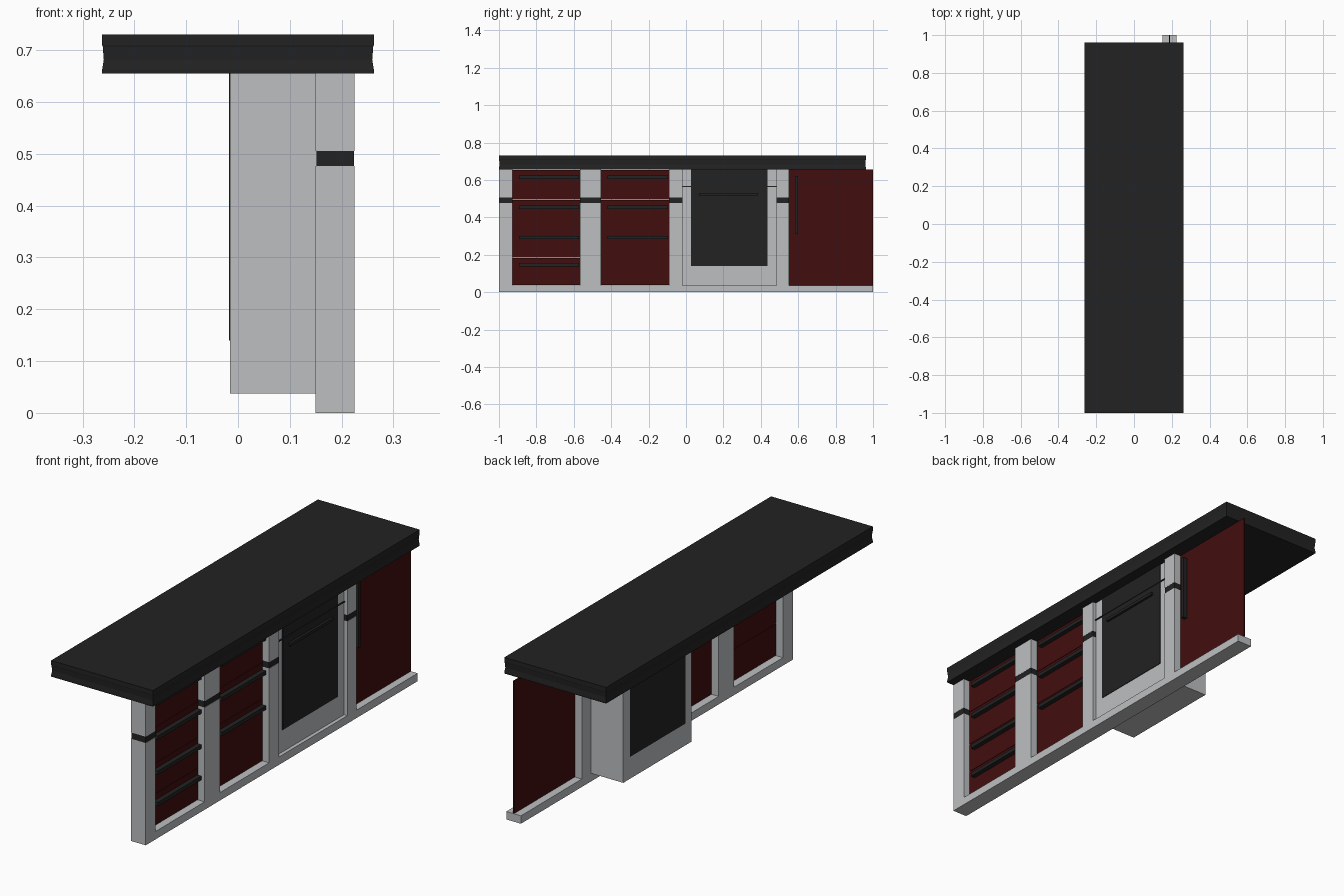
import bpy, bmesh

if "Cube" in bpy.data.objects:
    bpy.data.objects.remove(bpy.data.objects["Cube"])


def mat(name, rgb):
    m = bpy.data.materials.new(name)
    m.diffuse_color = (*rgb, 1)
    m.use_nodes = True
    m.node_tree.nodes["Principled BSDF"].inputs["Base Color"].default_value = m.diffuse_color
    return m


WHITE = mat("pale grey", (0.51, 0.52, 0.53))
BLACK = mat("charcoal", (0.016, 0.016, 0.016))
RED = mat("dark red", (0.054, 0.004, 0.004))


def finish(name, bm, material):
    bmesh.ops.recalc_face_normals(bm, faces=bm.faces)
    me = bpy.data.meshes.new(name)
    bm.to_mesh(me)
    bm.free()
    me.materials.append(material)
    ob = bpy.data.objects.new(name, me)
    bpy.context.collection.objects.link(ob)
    return ob


def box(name, x, y, z, material):
    """Axis-aligned box from (min, max) pairs."""
    bm = bmesh.new()
    bmesh.ops.create_cube(bm, size=1)
    for v in bm.verts:
        v.co = [(a + b) / 2 + c * (b - a) for (a, b), c in zip((x, y, z), v.co)]
    return finish(name, bm, material)


# Worktop: stacked rectangular rings with a slightly hollow edge
bm = bmesh.new()
rings = []
for z, inset in [(0.655, 0.0), (0.663, 0.0), (0.682, 0.003), (0.707, 0.001), (0.709, 0.0), (0.73, 0.0)]:
    x, y0, y1 = 0.262 - inset, -1 + inset, 0.962 - inset
    rings.append([bm.verts.new(p) for p in ((-x, y0, z), (x, y0, z), (x, y1, z), (-x, y1, z))])
for a, b in zip(rings, rings[1:]):
    for i in range(4):
        j = (i + 1) % 4
        bm.faces.new((a[i], a[j], b[j], b[i]))
bm.faces.new(rings[0])
bm.faces.new(rings[-1])
finish("worktop", bm, BLACK)

# Plinth rail and uprights with dark bands
FRAME_X = (0.15, 0.225)
box("plinth_rail", FRAME_X, (-1, 1), (0, 0.037), WHITE)
for i, y in enumerate([(-1, -0.927), (-0.567, -0.455), (-0.092, -0.02), (0.483, 0.552)]):
    box(f"upright_lower_{i}", FRAME_X, y, (0.037, 0.476), WHITE)
    box(f"upright_band_{i}", (0.151, 0.224), y, (0.476, 0.505), BLACK)
    box(f"upright_upper_{i}", FRAME_X, y, (0.505, 0.655), WHITE)

# Drawer fronts, split by thin gaps, with bar handles
FRONT_X = (0.186, 0.190)
for n, (y0, y1, cuts, handles) in enumerate([
        (-0.927, -0.567, (0.037, 0.185, 0.327, 0.495, 0.655), (0.615, 0.455, 0.292, 0.146)),
        (-0.455, -0.092, (0.037, 0.327, 0.495, 0.655), (0.615, 0.455, 0.292))]):
    for k, (a, b) in enumerate(zip(cuts, cuts[1:])):
        box(f"drawer_front_{n}_{k}", FRONT_X, (y0, y1), (a + 0.001, b - 0.001), RED)
    for k, z in enumerate(handles):
        box(f"drawer_handle_{n}_{k}", (0.19, 0.212), (y0 + 0.035, y1 - 0.004),
            (z - 0.009, z + 0.009), BLACK)

# Cupboard door with upright handle
box("cupboard_door", FRONT_X, (0.552, 1), (0.037, 0.655), RED)
box("cupboard_handle", (0.19, 0.212), (0.583, 0.599), (0.31, 0.62), BLACK)

# Oven body, glass on front and rear, control-panel strip and handle
box("oven_body", (-0.015, 0.208), (-0.02, 0.483), (0.037, 0.655), WHITE)
for side, x in (("front", (0.208, 0.211)), ("rear", (-0.017, -0.015))):
    box(f"oven_glass_{side}", x, (0.028, 0.435), (0.14, 0.655), BLACK)
box("oven_panel_strip", (0.208, 0.214), (-0.02, 0.483), (0.563, 0.567), BLACK)
box("oven_handle", (0.211, 0.222), (0.07, 0.385), (0.516, 0.53), BLACK)
